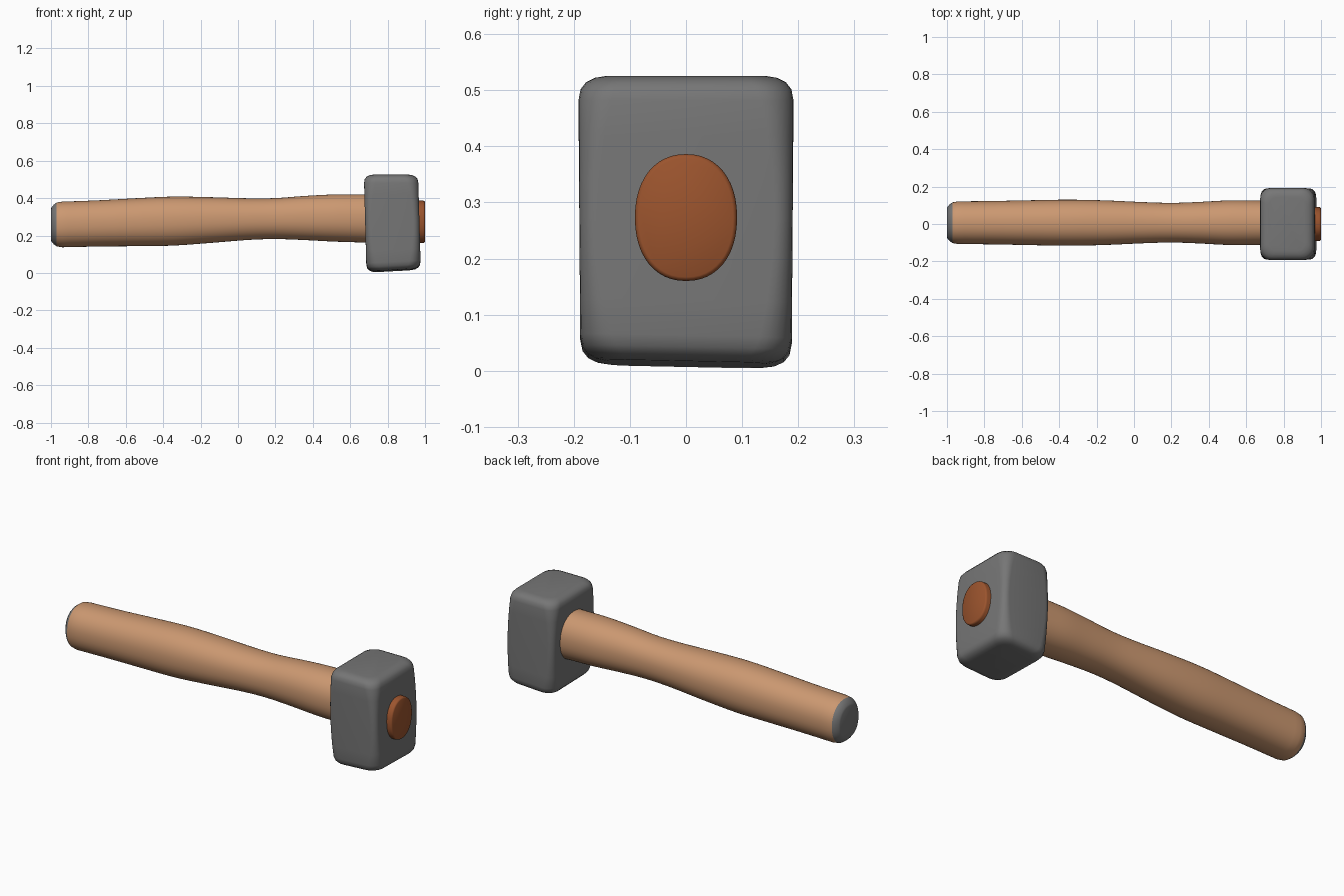
import bpy, bmesh, math

if "Cube" in bpy.data.objects:
    bpy.data.objects.remove(bpy.data.objects["Cube"])


def material(name, rgb):
    m = bpy.data.materials.new(name)
    m.diffuse_color = (*rgb, 1)
    m.use_nodes = True
    m.node_tree.nodes["Principled BSDF"].inputs["Base Color"].default_value = m.diffuse_color
    return m


wood = material("light wood", (0.60, 0.315, 0.165))
steel = material("grey steel", (0.182, 0.182, 0.182))
peg_wood = material("brown wood", (0.33, 0.089, 0.027))


def loft(name, rings, mats, angle=35, rule=None):
    """Skin closed rings of points, cap both ends."""
    bm = bmesh.new()
    loops = [[bm.verts.new(p) for p in r] for r in rings]
    n = len(loops[0])
    for a, b in zip(loops, loops[1:]):
        for i in range(n):
            j = (i + 1) % n
            bm.faces.new((a[i], a[j], b[j], b[i]))
    bm.faces.new(loops[0][::-1])
    bm.faces.new(loops[-1])
    bmesh.ops.recalc_face_normals(bm, faces=bm.faces)
    if rule:
        for f in bm.faces:
            f.material_index = rule(f.calc_center_median())
    me = bpy.data.meshes.new(name)
    bm.to_mesh(me)
    bm.free()
    for m in mats:
        me.materials.append(m)
    ob = bpy.data.objects.new(name, me)
    bpy.context.collection.objects.link(ob)
    bpy.ops.object.select_all(action='DESELECT')
    ob.select_set(True)
    bpy.context.view_layer.objects.active = ob
    bpy.ops.object.shade_smooth_by_angle(angle=math.radians(angle))
    return ob


def oval(x, cy, cz, ry, rz, n=48, e=2.2):
    """Slightly squared ellipse standing across x."""
    pts = []
    for i in range(n):
        t = 2 * math.pi * i / n
        c, s = math.cos(t), math.sin(t)
        pts.append((x, cy + ry * math.copysign(abs(c) ** (2 / e), c),
                    cz + rz * math.copysign(abs(s) ** (2 / e), s)))
    return pts


def smooth_rows(rows, steps):
    """Catmull-Rom interpolation through profile rows."""
    out = []
    for k in range(len(rows) - 1):
        p0, p1, p2 = rows[max(k - 1, 0)], rows[k], rows[k + 1]
        p3 = rows[min(k + 2, len(rows) - 1)]
        for s in range(steps):
            t = s / steps
            out.append([0.5 * (2 * b + (c - a) * t + (2 * a - 5 * b + 4 * c - d) * t * t
                               + (3 * b - a - 3 * c + d) * t ** 3)
                        for a, b, c, d in zip(p0, p1, p2, p3)])
    return out + [list(rows[-1])]


# Handle: x, bottom z, top z, half depth
body = [(-0.94, 0.137, 0.381, 0.114), (-0.75, 0.141, 0.388, 0.116),
        (-0.55, 0.143, 0.399, 0.120), (-0.35, 0.146, 0.408, 0.123),
        (-0.15, 0.160, 0.405, 0.119), (0.05, 0.176, 0.399, 0.110),
        (0.20, 0.181, 0.400, 0.106), (0.35, 0.176, 0.411, 0.111),
        (0.50, 0.168, 0.419, 0.119), (0.62, 0.164, 0.420, 0.119),
        (0.75, 0.160, 0.420, 0.117)]
end = [(-1.0, 0.175, 0.343, 0.078), (-0.996, 0.166, 0.352, 0.086),
       (-0.985, 0.153, 0.365, 0.099), (-0.97, 0.142, 0.376, 0.109)]
rows = end + smooth_rows(body, 4)
loft("handle", [oval(x, 0.007, (lo + hi) / 2, d, (hi - lo) / 2) for x, lo, hi, d in rows],
     [wood, steel], rule=lambda c: 1 if c.x < -0.976 else 0)


# Head: stacked rounded rectangles, corners rounder towards both ends
def head_ring(z, inset, r, seg=6):
    a, b = 0.145 - inset, 0.192 - inset
    pts = []
    for q, (sx, sy) in enumerate(((1, 1), (-1, 1), (-1, -1), (1, -1))):
        for i in range(seg + 1):
            t = math.pi / 2 * (q + i / seg)
            x = sx * (a - r) + r * math.cos(t)
            y = sy * (b - r) + r * math.sin(t)
            low = 1 - z / 0.525
            tilt = low * (0.008 * (1 + x / 0.145) + 0.004 * (1 - y / 0.192))
            pts.append((0.825 + x + 0.014 * (low - 0.5), y * (1 - 0.02 * low), z + tilt))
    return pts


half = [(0.0, 0.048, 0.045), (0.003, 0.030, 0.055), (0.011, 0.014, 0.062),
        (0.024, 0.004, 0.062), (0.045, 0.0, 0.058), (0.11, 0.0, 0.045),
        (0.19, 0.0, 0.036)]
levels = half + [(0.262, 0.0, 0.033)] + [(0.525 - z, i, r) for z, i, r in reversed(half)]
loft("hammer_head", [head_ring(*l) for l in levels], [steel], angle=50)

# Handle end showing through the head
peg = [(0.92, 0.091, 0.113), (0.990, 0.091, 0.113), (0.997, 0.089, 0.111), (1.0, 0.084, 0.106)]
loft("handle_peg", [oval(x, 0.0, 0.273, ry, rz) for x, ry, rz in peg], [peg_wood], angle=50)
